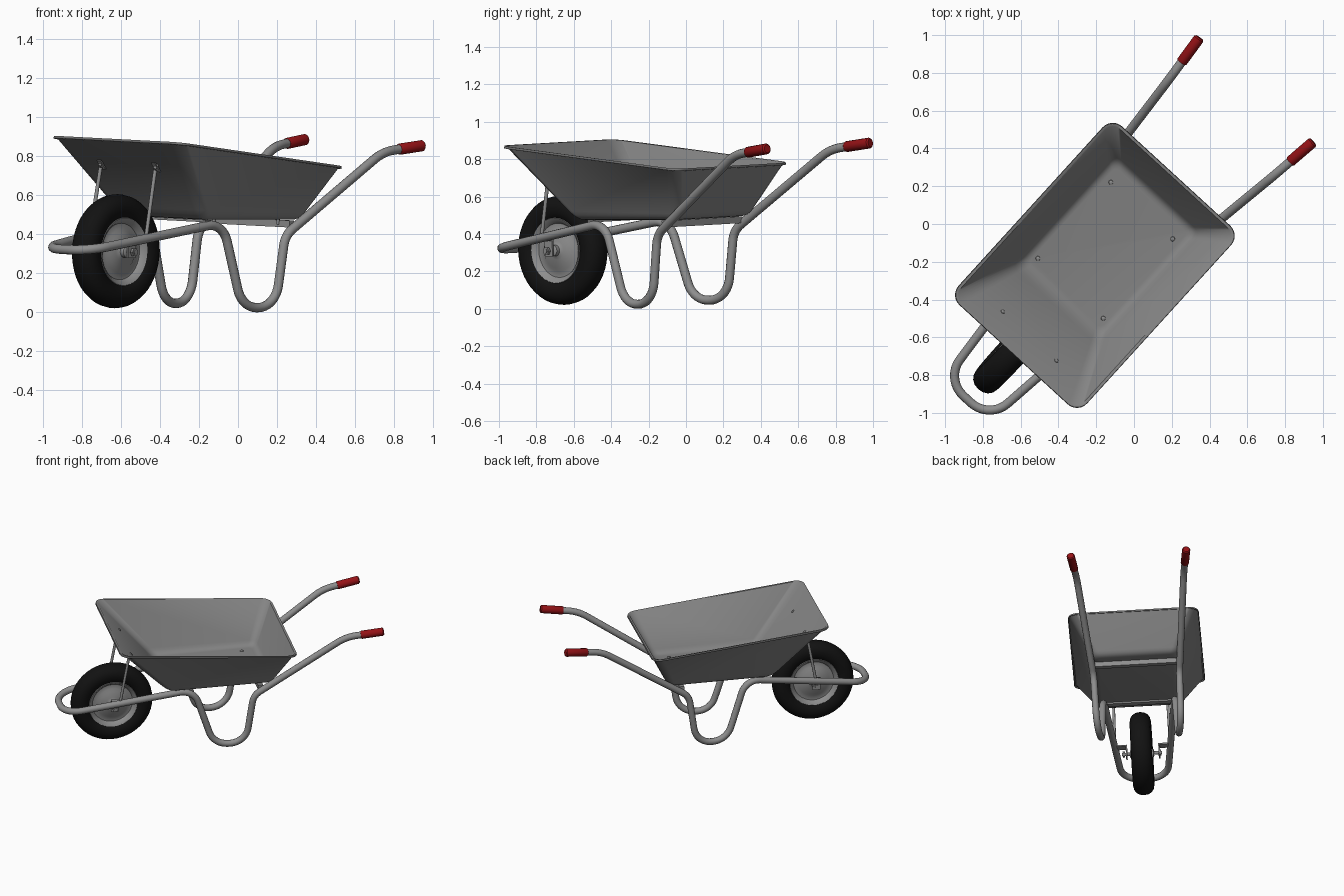
import bpy, bmesh, math
from mathutils import Vector, Matrix

if "Cube" in bpy.data.objects:
    bpy.data.objects.remove(bpy.data.objects["Cube"], do_unlink=True)

# Local frame: x runs from wheel to handles, y across; PLACE turns and leans it
PLACE = (Matrix.Rotation(math.radians(47.5), 4, 'Z') @ Matrix.Rotation(math.radians(2.2), 4, 'X')
         @ Matrix.Translation((0, 0.036, 0)))


def material(name, rgb, rough=0.6):
    m = bpy.data.materials.new(name)
    m.use_nodes = True
    m.diffuse_color = (*rgb, 1)
    bsdf = m.node_tree.nodes["Principled BSDF"]
    bsdf.inputs["Base Color"].default_value = (*rgb, 1)
    bsdf.inputs["Roughness"].default_value = rough
    return m


TRAY = material("tray grey", (0.23, 0.23, 0.23))
METAL = material("frame grey", (0.27, 0.27, 0.27))
RUBBER = material("tyre black", (0.006, 0.006, 0.006))
RED = material("grip red", (0.3, 0.006, 0.008))


def finish(name, bm, mat, angle=40):
    bmesh.ops.recalc_face_normals(bm, faces=bm.faces)
    mesh = bpy.data.meshes.new(name)
    bm.to_mesh(mesh)
    bm.free()
    mesh.materials.append(mat)
    ob = bpy.data.objects.new(name, mesh)
    bpy.context.collection.objects.link(ob)
    ob.matrix_world = PLACE
    bpy.ops.object.select_all(action='DESELECT')
    ob.select_set(True)
    bpy.context.view_layer.objects.active = ob
    bpy.ops.object.shade_smooth_by_angle(angle=math.radians(angle))
    return ob


def lathe(name, profile, origin, axis, mat, n=24, closed=False):
    """Turn (radius, distance along axis) points around an axis."""
    bm = bmesh.new()
    turn = Vector(axis).to_track_quat('Z', 'Y')
    rings = []
    for r, t in profile:
        rings.append([bm.verts.new(Vector(origin) + turn @ Vector(
            (r * math.cos(a), r * math.sin(a), t)))
            for a in (2 * math.pi * i / n for i in range(n))])
    pairs = list(zip(rings, rings[1:]))
    if closed:
        pairs.append((rings[-1], rings[0]))
    else:
        bm.faces.new(rings[0])
        bm.faces.new(rings[-1])
    for a, b in pairs:
        for i in range(n):
            j = (i + 1) % n
            bm.faces.new((a[i], a[j], b[j], b[i]))
    return finish(name, bm, mat)


def rod(name, a, b, r, mat, n=12):
    d = Vector(b) - Vector(a)
    return lathe(name, [(r, 0), (r, d.length)], a, d, mat, n)


def box(name, centre, size, mat, pitch=0):
    bm = bmesh.new()
    bmesh.ops.create_cube(bm, size=1)
    bm.transform(Matrix.Translation(centre) @ Matrix.Rotation(pitch, 4, 'Y')
                 @ Matrix.Diagonal((*size, 1)))
    return finish(name, bm, mat)


def fillet(points, radii, steps=9):
    """Round the inner corners of a path with arcs."""
    out = [points[0]]
    for p0, p, p1, r in zip(points, points[1:], points[2:], radii):
        d0, d1 = (p0 - p).normalized(), (p1 - p).normalized()
        half = d0.angle(d1) / 2
        a, b = p + d0 * r / math.tan(half), p + d1 * r / math.tan(half)
        c = p + (d0 + d1).normalized() * r / math.sin(half)
        va, vb = (a - c).normalized(), (b - c).normalized()
        out += [c + va.slerp(vb, i / steps).normalized() * r for i in range(steps + 1)]
    return out + [points[-1]]


def half_width(x):
    return 0.297 + 0.116 * x


# Tubular frame: one bent pipe from grip to grip around the wheel
side = [(0.955, 0.87), (0.695, 0.838), (0.05, 0.406), (-0.002, 0.034),
        (-0.228, 0.034), (-0.372, 0.47), (-1.281, 0.321)]
radii = [0.3, 0.12, 0.135, 0.135, 0.12, 0.145]
right = [Vector((x, -max(half_width(x), 0.158), z)) for x, z in side]
left = [Vector((p.x, -p.y, p.z)) for p in reversed(right)]
path = fillet(right + left, radii + radii[::-1])
curve = bpy.data.curves.new("frame_tube", 'CURVE')
curve.dimensions = '3D'
curve.bevel_depth = 0.024
curve.bevel_resolution = 4
curve.use_fill_caps = True
spline = curve.splines.new('POLY')
spline.points.add(len(path) - 1)
for sp, p in zip(spline.points, path):
    sp.co = (*p, 1)
spline.use_smooth = True
curve.materials.append(METAL)
frame = bpy.data.objects.new("frame_tube", curve)
bpy.context.collection.objects.link(frame)
frame.matrix_world = PLACE

# Tray: stacked rounded rectangles from floor to rolled rim


def tray_ring(bm, front, rear, half, r, z_front, z_rear, steps=6):
    verts = []
    for k, (cx, cy) in enumerate(((rear - r, half - r), (front + r, half - r),
                                  (front + r, r - half), (rear - r, r - half))):
        for i in range(steps + 1):
            a = math.pi / 2 * (k + i / steps)
            x, y = cx + r * math.cos(a), cy + r * math.sin(a)
            z = z_front + (z_rear - z_front) * (x - front) / (rear - front)
            verts.append(bm.verts.new((x, y, z)))
    return verts


def mix(a, b, t):
    return [p + (q - p) * t for p, q in zip(a, b)]


floor_in = (-0.525, 0.155, 0.26, 0.025, 0.488, 0.488)
floor_edge = (-0.56, 0.19, 0.295, 0.05, 0.488, 0.488)
rim = (-0.925, 0.322, 0.446, 0.06, 0.885, 0.76)
lip = (-0.936, 0.333, 0.457, 0.07, 0.887, 0.762)
hem = (-0.938, 0.335, 0.459, 0.07, 0.877, 0.752)
wall = mix(floor_edge, rim, 0.12)
levels = [mix(mix(floor_in, floor_edge, t), mix(floor_edge, wall, t), t)
          for t in (0, 0.25, 0.5, 0.75, 1)] + [rim, lip, hem]
bm = bmesh.new()
rings = [tray_ring(bm, *lv) for lv in levels]
bm.faces.new(rings[0])
for a, b in zip(rings, rings[1:]):
    for i in range(len(a)):
        j = (i + 1) % len(a)
        bm.faces.new((a[i], a[j], b[j], b[i]))
tray = finish("tray", bm, TRAY, 50)
skin = tray.modifiers.new("sheet", 'SOLIDIFY')
skin.thickness = 0.006
skin.offset = 0

# Wheel: tyre, dished disc, hub and axle
HUB = Vector((-0.909, -0.007, 0.313))
ACROSS = (0, 1, 0)


def mirrored(profile):
    return profile + [(r, -t) for r, t in reversed(profile) if t > 0]


lathe("tyre", mirrored([(0.165, 0.042), (0.18, 0.062), (0.205, 0.071), (0.23, 0.074),
                        (0.255, 0.068), (0.275, 0.053), (0.288, 0.03), (0.293, 0)]),
      HUB, ACROSS, RUBBER, 48, True)
lathe("wheel_disc", mirrored([(0.022, 0.085), (0.03, 0.08), (0.03, 0.058), (0.05, 0.046),
                              (0.095, 0.046), (0.112, 0.032), (0.145, 0.032),
                              (0.158, 0.05), (0.174, 0.06), (0.18, 0.05)]),
      HUB, ACROSS, METAL, 40)
rod("axle", HUB + Vector((0, -0.14, 0)), HUB + Vector((0, 0.14, 0)), 0.012, METAL)

# Cross bars under the tray
box("rear_cross_bar", (0.1, 0, 0.464), (0.035, 0.6, 0.036), METAL)
box("front_cross_bar", (-0.48, 0, 0.477), (0.04, 0.5, 0.012), METAL)

SLOPE = Vector((0.73, 0, 0.68))
for s, label in ((-1, "right"), (1, "left")):
    # Hand grip
    end = Vector((0.962, s * half_width(0.96), 0.871))
    start = Vector((0.8, s * half_width(0.8), 0.851))
    length = (end - start).length
    lathe(label + "_grip", [(0.025, 0), (0.029, 0.005), (0.029, length - 0.008),
                            (0.022, length)], start, end - start, RED, 16)
    # Axle bracket and nut
    box(label + "_bracket_plate", (HUB.x, s * 0.115, 0.328), (0.055, 0.01, 0.09), METAL)
    box(label + "_bracket_top", (HUB.x, s * 0.15, 0.371), (0.055, 0.08, 0.01), METAL)
    rod(label + "_axle_nut", HUB + Vector((0, s * 0.12, 0)),
        HUB + Vector((0, s * 0.135, 0)), 0.022, METAL, 6)
    # Stay from frame to sloped front of the tray
    rod(label + "_stay", (-0.892, s * 0.195, 0.37), (-0.828, s * 0.19, 0.735), 0.01, METAL)
    box(label + "_stay_tab", (-0.822, s * 0.19, 0.75), (0.06, 0.028, 0.007), METAL,
        math.atan2(SLOPE.x, SLOPE.z))
    # Bolt heads in the tray
    spots = [(Vector((0.08, s * 0.222, 0.488)), Vector((0, 0, 1))),
             (Vector((-0.478, s * 0.235, 0.488)), Vector((0, 0, 1))),
             (Vector((-0.815, s * 0.192, 0.763)), SLOPE)]
    for i, (spot, normal) in enumerate(spots):
        lathe(f"{label}_bolt_{i + 1}", [(0.008, -0.03), (0.008, 0), (0.013, 0.001),
                                        (0.011, 0.008), (0.005, 0.011)],
              spot, normal, METAL, 12)
